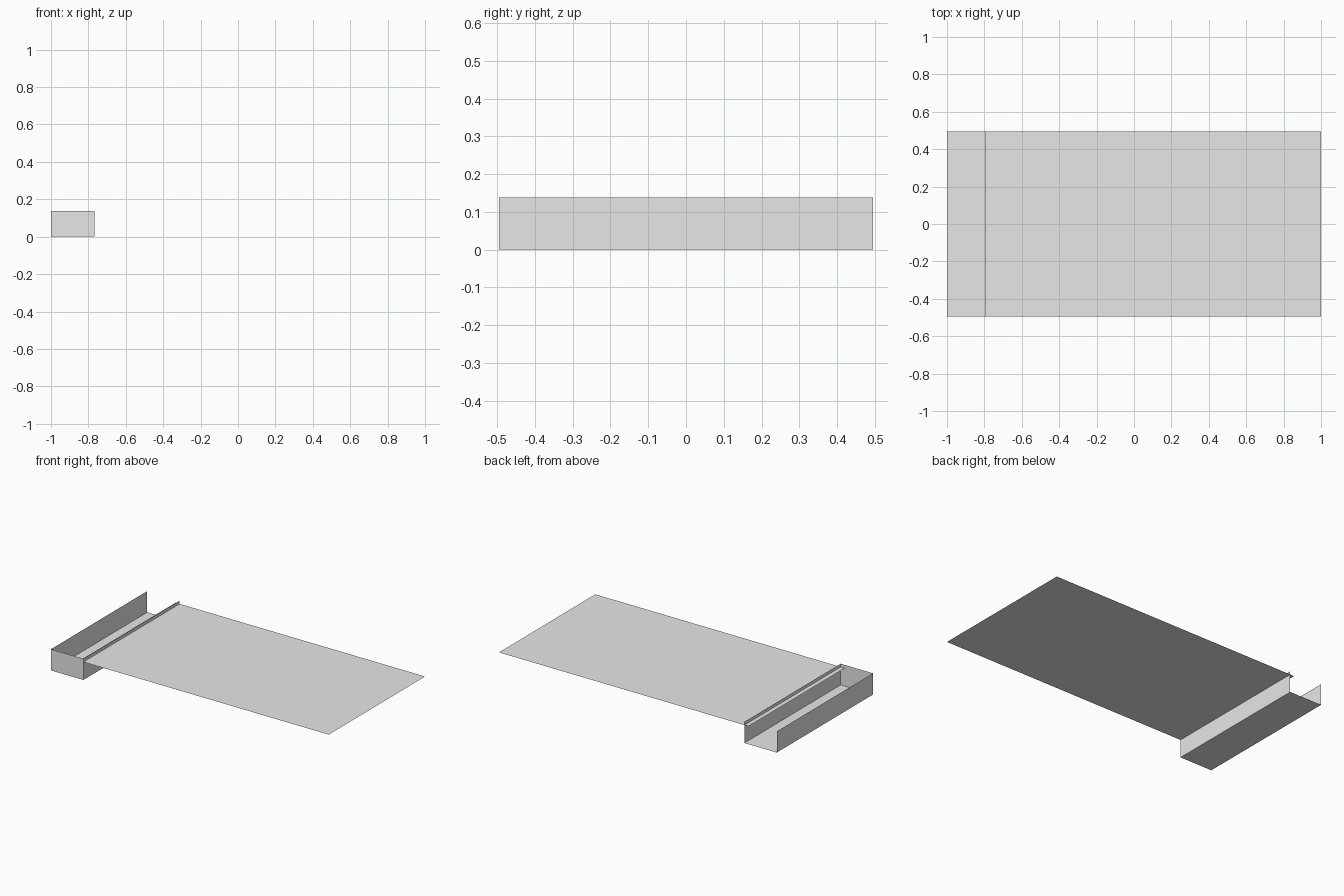
import bpy
import bmesh
from mathutils import Vector

if "Cube" in bpy.data.objects:
    bpy.data.objects.remove(bpy.data.objects["Cube"], do_unlink=True)

# Overall dimensions
LEFT, TROUGH_END, RIGHT = -1.0, -0.767, 1.0
SHEET_START, SHEET_Z = -0.796, 0.117
HALF_DEPTH, HEIGHT = 0.495, 0.138

grey = bpy.data.materials.new("plain_grey")
grey.use_nodes = True
grey.diffuse_color = (0.8, 0.8, 0.8, 1)
grey.node_tree.nodes["Principled BSDF"].inputs["Base Color"].default_value = grey.diffuse_color


def panel(name, corner, side_a, side_b):
    """Thin flat panel spanned by two sides from a corner."""
    corner, a, b = Vector(corner), Vector(side_a), Vector(side_b)
    bm = bmesh.new()
    bm.faces.new([bm.verts.new(p) for p in (corner, corner + a, corner + a + b, corner + b)])
    mesh = bpy.data.meshes.new(name)
    bm.to_mesh(mesh)
    bm.free()
    mesh.materials.append(grey)
    obj = bpy.data.objects.new(name, mesh)
    bpy.context.collection.objects.link(obj)
    return obj


across = (TROUGH_END - LEFT, 0, 0)
along = (0, 2 * HALF_DEPTH, 0)
up = (0, 0, HEIGHT)

# Trough: floor, two long walls and a front wall, open at the back
panel("trough_floor", (LEFT, -HALF_DEPTH, 0), across, along)
panel("trough_outer_wall", (LEFT, -HALF_DEPTH, 0), up, along)
panel("trough_inner_wall", (TROUGH_END, -HALF_DEPTH, 0), along, up)
panel("trough_front_wall", (LEFT, -HALF_DEPTH, 0), across, up)

# Long flat sheet whose lip passes through the inner wall
panel("flat_sheet", (SHEET_START, -HALF_DEPTH, SHEET_Z), (RIGHT - SHEET_START, 0, 0), along)
